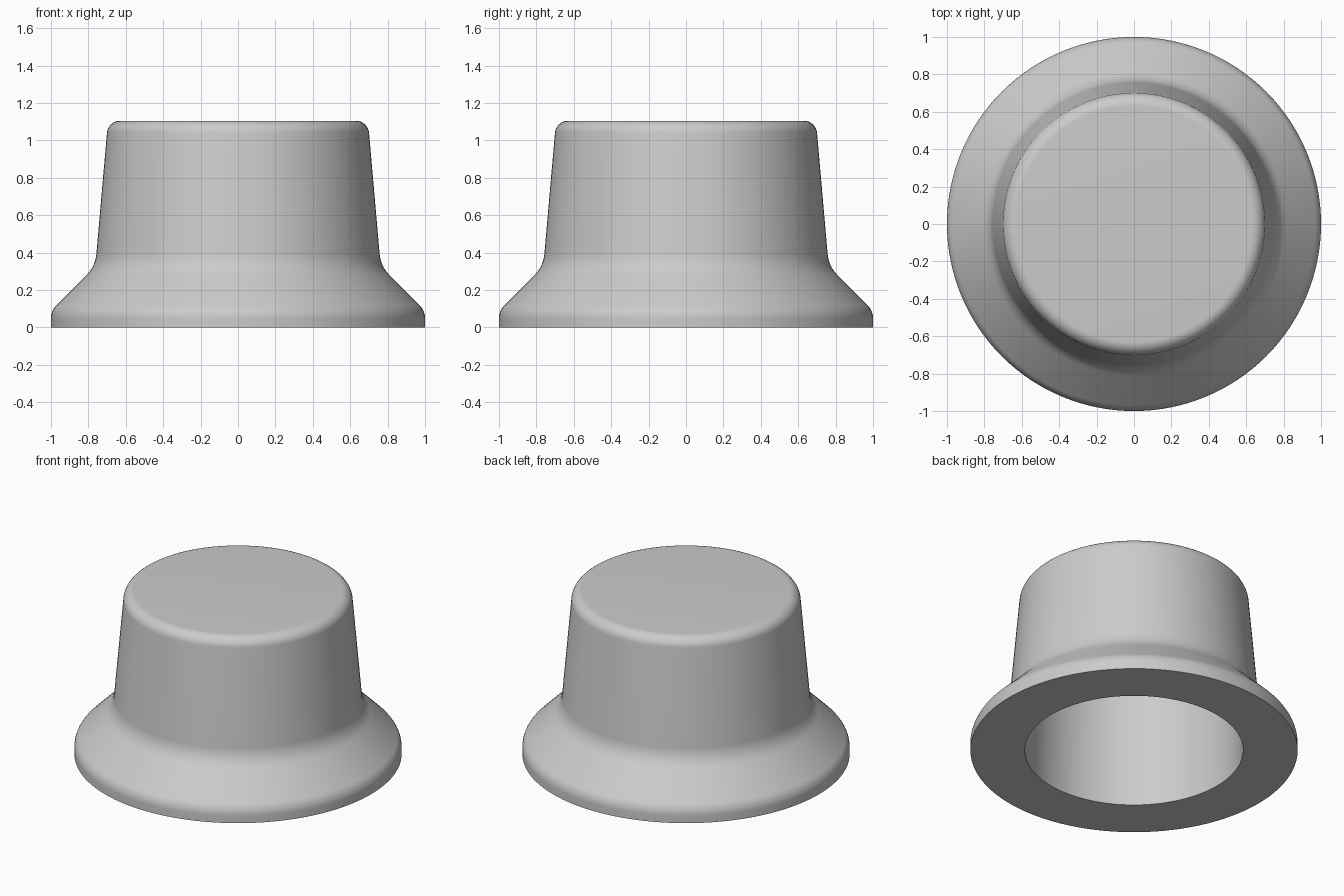
import bpy, bmesh, math
from mathutils import Vector

default = bpy.data.objects.get("Cube")
if default:
    bpy.data.objects.remove(default, do_unlink=True)

# Single plain grey
grey = bpy.data.materials.new("plain_grey")
grey.use_nodes = True
colour = (0.6, 0.6, 0.6, 1)
grey.diffuse_color = colour
grey.node_tree.nodes["Principled BSDF"].inputs["Base Color"].default_value = colour


def rounded(corners, steps=8):
    """Turn (radius, height, fillet) corners into a profile with tangent arcs."""
    pts = []
    for i, (r, z, fillet) in enumerate(corners):
        p = Vector((r, z))
        if not fillet:
            pts.append(p)
            continue
        a = (Vector(corners[i - 1][:2]) - p).normalized()
        b = (Vector(corners[i + 1][:2]) - p).normalized()
        half = a.angle(b) / 2
        centre = p + (a + b).normalized() * fillet / math.sin(half)
        start = (p + a * fillet / math.tan(half) - centre).normalized()
        end = (p + b * fillet / math.tan(half) - centre).normalized()
        for k in range(steps + 1):
            pts.append(centre + start.lerp(end, k / steps).normalized() * fillet)
    return pts


def lathe(name, profile, sides=128):
    """Spin a profile that starts and ends on the axis."""
    bm = bmesh.new()
    verts = [bm.verts.new((p.x, 0, p.y)) for p in profile]
    edges = [bm.edges.new(pair) for pair in zip(verts, verts[1:])]
    bmesh.ops.spin(bm, geom=verts + edges, cent=(0, 0, 0), axis=(0, 0, 1),
                   angle=math.tau, steps=sides, use_merge=True)
    bmesh.ops.remove_doubles(bm, verts=bm.verts, dist=0.0001)
    bmesh.ops.recalc_face_normals(bm, faces=bm.faces)
    mesh = bpy.data.meshes.new(name)
    bm.to_mesh(mesh)
    bm.free()
    mesh.materials.append(grey)
    obj = bpy.data.objects.new(name, mesh)
    bpy.context.collection.objects.link(obj)
    return obj


# Hollow cap: blind bore, flared foot, tapered wall, rounded flat top
cap = lathe("flared_cap", rounded([
    (0, 0.98, 0),
    (0.645, 0.98, 0),
    (0.667, 0, 0),
    (1, 0, 0),
    (1, 0.09, 0.1),
    (0.763, 0.327, 0.18),
    (0.695, 1.105, 0.07),
    (0, 1.105, 0),
]))

bpy.ops.object.select_all(action="DESELECT")
cap.select_set(True)
bpy.context.view_layer.objects.active = cap
bpy.ops.object.shade_smooth_by_angle(angle=math.radians(30))
